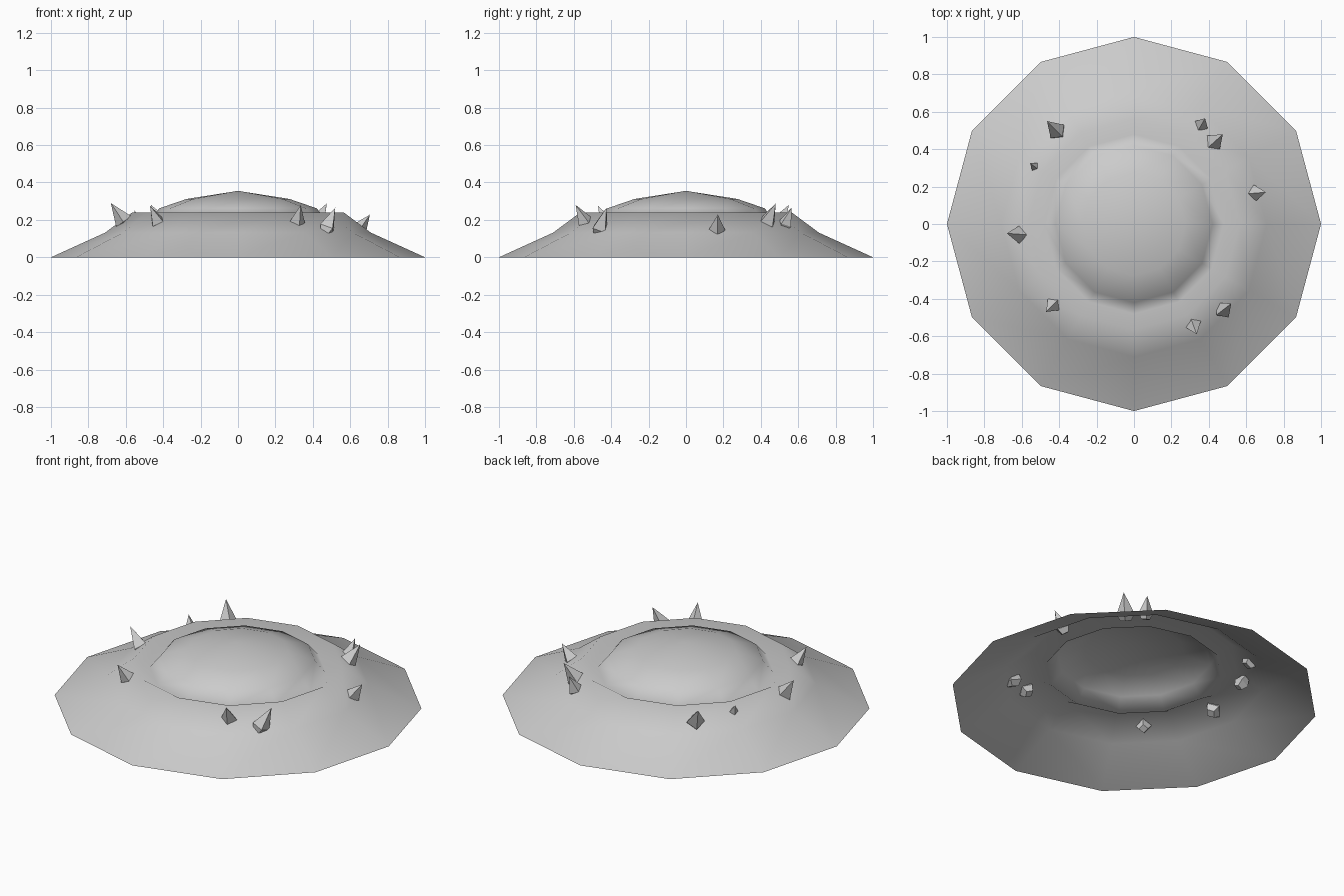
import bpy, bmesh, math
from mathutils import Vector

if "Cube" in bpy.data.objects:
    bpy.data.objects.remove(bpy.data.objects["Cube"])

SIDES = 12


def material(name, v):
    m = bpy.data.materials.new(name)
    m.diffuse_color = (v, v, v, 1)
    m.use_nodes = True
    m.node_tree.nodes["Principled BSDF"].inputs["Base Color"].default_value = m.diffuse_color
    return m


grey = material("stone grey", 0.6)


def finish(name, bm, smooth):
    bmesh.ops.recalc_face_normals(bm, faces=bm.faces)
    for f in bm.faces:
        f.smooth = smooth
    me = bpy.data.meshes.new(name)
    bm.to_mesh(me)
    bm.free()
    me.materials.append(grey)
    ob = bpy.data.objects.new(name, me)
    bpy.context.collection.objects.link(ob)
    return ob


def rings_to_faces(bm, rings):
    for a, b in zip(rings, rings[1:]):
        n = len(a)
        for i in range(n):
            j = (i + 1) % n
            bm.faces.new((a[i], a[j], b[j], b[i]))


def fan(bm, ring, tip):
    for i in range(len(ring)):
        bm.faces.new((ring[i], ring[(i + 1) % len(ring)], tip))


# Mound: open shell with a raised rim, a groove and a central dome
profile = [(1, 0), (0.71, 0.132), (0.565, 0.24), (0.48, 0.19),
           (0.42, 0.262), (0.275, 0.312)]
bm = bmesh.new()
rings = [[bm.verts.new((r * math.cos(2 * math.pi * i / SIDES),
                        r * math.sin(2 * math.pi * i / SIDES), z))
          for i in range(SIDES)] for r, z in profile]
rings_to_faces(bm, rings)
fan(bm, rings[-1], bm.verts.new((0, 0, 0.355)))
finish("mound", bm, True)


# Spikes: four-sided points with a short tapered root through the shell
def spike(name, tip, base, radius):
    tip, base = Vector(tip), Vector(base)
    axis = (tip - base).normalized()
    u = axis.cross(Vector((0, 0, 1))).normalized()
    w = axis.cross(u)
    bm = bmesh.new()
    rings = []
    for r, d in ((radius * 0.6, -0.035), (radius, 0)):
        rings.append([bm.verts.new(base + axis * d + r * (u * math.cos(a) + w * math.sin(a)))
                      for a in (k * math.pi / 2 for k in range(4))])
    rings_to_faces(bm, rings)
    bm.faces.new(rings[0])
    fan(bm, rings[1], bm.verts.new(tip))
    finish(name, bm, False)


spikes = [
    ((-0.465, 0.55, 0.28), (-0.41, 0.495, 0.18), 0.05),
    ((-0.555, 0.325, 0.25), (-0.515, 0.295, 0.17), 0.04),
    ((-0.68, -0.05, 0.29), (-0.61, -0.055, 0.19), 0.05),
    ((-0.47, -0.47, 0.275), (-0.43, -0.43, 0.19), 0.043),
    ((0.335, -0.59, 0.28), (0.315, -0.535, 0.185), 0.045),
    ((0.52, -0.425, 0.265), (0.475, -0.46, 0.155), 0.05),
    ((0.705, 0.17, 0.228), (0.645, 0.165, 0.145), 0.045),
    ((0.475, 0.48, 0.288), (0.425, 0.435, 0.19), 0.05),
    ((0.38, 0.565, 0.265), (0.36, 0.53, 0.18), 0.04),
]
for i, (tip, base, radius) in enumerate(spikes):
    spike(f"spike_{i + 1}", tip, base, radius)
